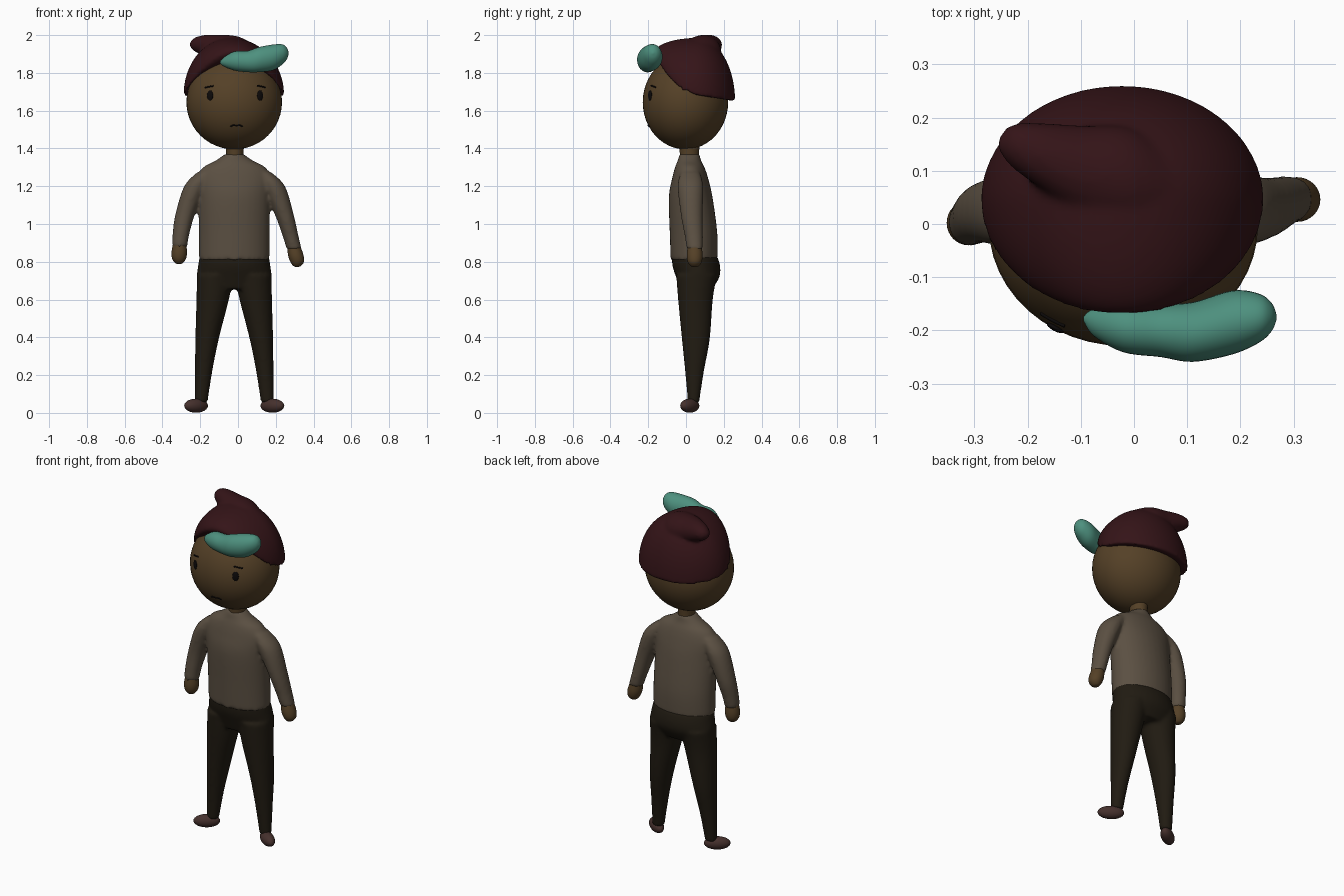
import bpy, bmesh
from math import sin, cos, pi, sqrt, atan2, radians
from mathutils import Vector

if "Cube" in bpy.data.objects:
    bpy.data.objects.remove(bpy.data.objects["Cube"])

CX = -0.02  # body centre line
HEAD_C, HEAD_R = Vector((CX, -0.003, 1.645)), Vector((0.253, 0.226, 0.25))


def material(name, r, g, b):
    m = bpy.data.materials.new(name)
    m.diffuse_color = (r, g, b, 1)
    m.use_nodes = True
    m.node_tree.nodes["Principled BSDF"].inputs["Base Color"].default_value = m.diffuse_color
    return m


SKIN = material("skin", 0.09, 0.052, 0.02)
KNIT = material("knit", 0.105, 0.08, 0.055)
CLOTH = material("trouser_cloth", 0.015, 0.011, 0.006)
HAT = material("hat_felt", 0.035, 0.007, 0.009)
SHOE = material("shoe", 0.06, 0.03, 0.026)
HAIR = material("hair", 0.075, 0.28, 0.21)
INK = material("ink", 0.004, 0.003, 0.003)


def catmull(a, b, c, d, t):
    return 0.5 * (2 * b + (c - a) * t + (2 * a - 5 * b + 4 * c - d) * t * t
                  + (3 * b - a - 3 * c + d) * t ** 3)


def skin_rings(bm, rings):
    # bridge a list of point rings and cap both ends
    vs = [[bm.verts.new(p) for p in ring] for ring in rings]
    n = len(vs[0])
    for lo, hi in zip(vs, vs[1:]):
        for i in range(n):
            bm.faces.new((lo[i], lo[(i + 1) % n], hi[(i + 1) % n], hi[i]))
    bm.faces.new(vs[0][::-1])
    bm.faces.new(vs[-1])


def loft(bm, sections, axis="Z", n=32, steps=5):
    # sections: (x, y, z, radius, radius), ellipses across the given axis
    s = [Vector(p) for p in sections]
    s = [s[0]] + s + [s[-1]]
    keys = [catmull(*s[i:i + 4], k / steps) for i in range(len(s) - 3) for k in range(steps)]
    rings = []
    for x, y, z, a, b in keys + [s[-1]]:
        a, b = max(a, 0.003), max(b, 0.003)
        ang = [2 * pi * i / n for i in range(n)]
        if axis == "Z":
            rings.append([(x + a * cos(t), y + b * sin(t), z) for t in ang])
        else:
            rings.append([(x, y + a * cos(t), z + b * sin(t)) for t in ang])
    skin_rings(bm, rings)


def finish(name, bm, mat, voxel=0.0, smooth=6):
    bmesh.ops.recalc_face_normals(bm, faces=bm.faces)
    me = bpy.data.meshes.new(name)
    bm.to_mesh(me)
    bm.free()
    me.materials.append(mat)
    me.polygons.foreach_set("use_smooth", [True] * len(me.polygons))
    ob = bpy.data.objects.new(name, me)
    bpy.context.collection.objects.link(ob)
    if voxel:
        r = ob.modifiers.new("fuse", "REMESH")
        r.mode, r.voxel_size, r.use_smooth_shade = "VOXEL", voxel, True
        m = ob.modifiers.new("soften", "SMOOTH")
        m.factor, m.iterations = 0.5, smooth
    return ob


def ellipsoid(name, loc, radii, mat, rot=0.0, seg=32):
    bm = bmesh.new()
    bmesh.ops.create_uvsphere(bm, u_segments=seg, v_segments=seg // 2, radius=1)
    bmesh.ops.scale(bm, vec=radii, verts=bm.verts)
    ob = finish(name, bm, mat)
    ob.location, ob.rotation_euler = loc, (0, 0, rot)
    return ob


def on_head(x, z):
    q = 1 - ((x - HEAD_C.x) / HEAD_R.x) ** 2 - ((z - HEAD_C.z) / HEAD_R.z) ** 2
    return HEAD_C.y - HEAD_R.y * sqrt(max(q, 0))


def stroke(name, pts, r):
    cu = bpy.data.curves.new(name, "CURVE")
    cu.dimensions, cu.bevel_depth, cu.bevel_resolution, cu.use_fill_caps = "3D", r, 2, True
    sp = cu.splines.new("POLY")
    sp.points.add(len(pts) - 1)
    for p, (x, z) in zip(sp.points, pts):
        p.co = (x, on_head(x, z), z, 1)
    cu.materials.append(INK)
    bpy.context.collection.objects.link(bpy.data.objects.new(name, cu))


# head, neck and face
ellipsoid("head", HEAD_C, HEAD_R, SKIN, seg=48)
bm = bmesh.new()
loft(bm, [(-0.017, 0.018, 1.30, 0.045, 0.05), (-0.017, 0.018, 1.36, 0.045, 0.05),
          (-0.017, 0.018, 1.43, 0.05, 0.055)])
finish("neck", bm, SKIN)
for side, x in (("left", -0.148), ("right", 0.117)):
    y = on_head(x, 1.68)
    turn = atan2((x - CX) / HEAD_R.x ** 2, -(y - HEAD_C.y) / HEAD_R.y ** 2)
    ellipsoid(side + "_eye", (x, y, 1.68), (0.018, 0.006, 0.028), INK, turn, 16)
stroke("left_brow", [(-0.175, 1.722), (-0.152, 1.727), (-0.13, 1.731)], 0.004)
stroke("right_brow", [(0.10, 1.733), (0.122, 1.729), (0.145, 1.723)], 0.004)
stroke("mouth", [(-0.04, 1.516), (-0.03, 1.522), (-0.018, 1.523), (-0.008, 1.519),
                 (0.002, 1.523), (0.014, 1.522), (0.024, 1.516)], 0.004)

# sweater: torso with both sleeves fused
bm = bmesh.new()
loft(bm, [(CX, 0.043, 0.81, 0.187, 0.124), (CX, 0.04, 0.95, 0.188, 0.126),
          (CX, 0.025, 1.14, 0.19, 0.116), (CX, 0.022, 1.24, 0.195, 0.096),
          (CX, 0.02, 1.30, 0.165, 0.078), (CX, 0.018, 1.335, 0.10, 0.062),
          (CX, 0.018, 1.37, 0.05, 0.054)])
loft(bm, [(-0.17, 0.022, 1.275, 0.045, 0.05), (-0.225, 0.024, 1.20, 0.06, 0.068),
          (-0.28, 0.022, 1.05, 0.052, 0.058), (-0.303, 0.008, 0.94, 0.044, 0.048),
          (-0.309, 0.002, 0.88, 0.041, 0.043)])
loft(bm, [(0.13, 0.022, 1.275, 0.045, 0.05), (0.187, 0.024, 1.20, 0.062, 0.068),
          (0.245, 0.03, 1.05, 0.05, 0.058), (0.28, 0.042, 0.93, 0.042, 0.048),
          (0.298, 0.047, 0.865, 0.04, 0.043)])
finish("sweater", bm, KNIT, 0.01)

# hands
for side, x, y, z, lean in (("left", -0.309, 0.002, 0.90, -0.003), ("right", 0.295, 0.046, 0.885, 0.018)):
    bm = bmesh.new()
    loft(bm, [(x, y, z, 0.034, 0.036), (x + lean * 0.6, y, z - 0.05, 0.041, 0.042),
              (x + lean, y, z - 0.085, 0.036, 0.037), (x + lean, y, z - 0.107, 0.02, 0.022),
              (x + lean, y, z - 0.113, 0.004, 0.004)])
    finish(side + "_hand", bm, SKIN)

# trousers: hips with two mirrored legs fused
bm = bmesh.new()
loft(bm, [(CX, 0.045, 0.83, 0.184, 0.121), (CX, 0.055, 0.775, 0.192, 0.126),
          (CX, 0.062, 0.72, 0.197, 0.115), (CX, 0.055, 0.655, 0.17, 0.085)])
for s in (-1, 1):
    loft(bm, [(CX + s * 0.10, 0.056, 0.73, 0.098, 0.108), (CX + s * 0.114, 0.05, 0.60, 0.086, 0.092),
              (CX + s * 0.144, 0.052, 0.39, 0.062, 0.074), (CX + s * 0.162, 0.045, 0.22, 0.046, 0.05),
              (CX + s * 0.175, 0.04, 0.055, 0.034, 0.03)])
finish("trousers", bm, CLOTH, 0.01, 5)

# feet turned outwards
for side, s in (("left", -1), ("right", 1)):
    ellipsoid(side + "_foot", (CX + s * 0.202, 0.02, 0.038), (0.073, 0.035, 0.037), SHOE, -s * radians(35))

# cap: tilted brim closing to an off-centre crown, with a folded tip
bm = bmesh.new()
crown, n = Vector((-0.04, 0.06, 1.985)), 64
rings = []
for k in range(25):
    u = pi / 2 * (1 - k / 24) + 0.02 * k / 24
    ring = []
    for i in range(n):
        t = 2 * pi * i / n
        f, s = sin(t), max(0, -sin(t))
        bx, by = -0.022 + 0.266 * cos(t), 0.045 + 0.215 * f
        bz = 1.685 - 0.035 * max(f, 0) + 0.22 * s * s
        ring.append((crown.x + (bx - crown.x) * sin(u), crown.y + (by - crown.y) * sin(u),
                     bz + (crown.z - bz) * cos(u)))
    rings.append(ring)
skin_rings(bm, rings)
loft(bm, [(0.09, 0.06, 1.89, 0.06, 0.06), (0.0, 0.08, 1.905, 0.10, 0.088),
          (-0.10, 0.10, 1.925, 0.085, 0.077), (-0.18, 0.13, 1.945, 0.06, 0.055),
          (-0.23, 0.147, 1.95, 0.04, 0.036), (-0.255, 0.15, 1.95, 0.012, 0.012)], "X")
finish("cap", bm, HAT, 0.01, 4)

# lumpy hair tuft under the brim
bm = bmesh.new()
loft(bm, [(-0.095, -0.178, 1.855, 0.004, 0.004), (-0.075, -0.185, 1.858, 0.026, 0.024),
          (-0.02, -0.195, 1.863, 0.046, 0.05), (0.05, -0.2, 1.86, 0.05, 0.056),
          (0.11, -0.203, 1.87, 0.056, 0.066), (0.185, -0.185, 1.882, 0.06, 0.068),
          (0.235, -0.177, 1.898, 0.046, 0.053), (0.259, -0.175, 1.903, 0.026, 0.03),
          (0.268, -0.175, 1.904, 0.004, 0.004)], "X")
finish("hair_tuft", bm, HAIR)
